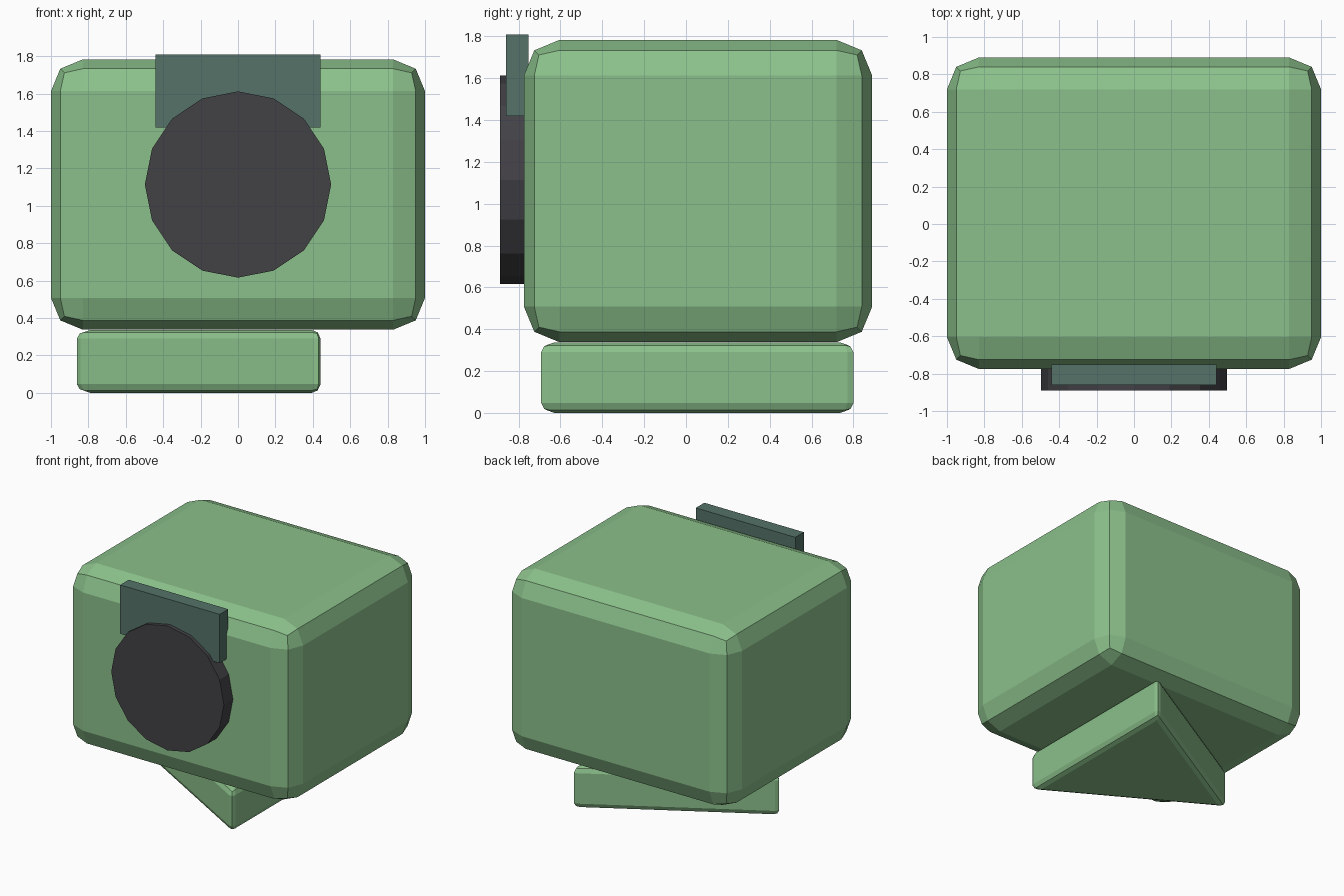
import bpy
from math import pi

if "Cube" in bpy.data.objects:
    bpy.data.objects.remove(bpy.data.objects["Cube"])


def paint(obj, name, rgb):
    mat = bpy.data.materials.get(name) or bpy.data.materials.new(name)
    mat.diffuse_color = (*rgb, 1)
    mat.use_nodes = True
    mat.node_tree.nodes["Principled BSDF"].inputs["Base Color"].default_value = mat.diffuse_color
    obj.data.materials.append(mat)


def bevel(obj, width):
    mod = obj.modifiers.new("bevel", 'BEVEL')
    mod.width = width
    mod.segments = 2
    mod.limit_method = 'ANGLE'


def box(name, lo, hi):
    centre = [(a + b) / 2 for a, b in zip(lo, hi)]
    bpy.ops.mesh.primitive_cube_add(size=1, location=centre)
    obj = bpy.context.object
    obj.name = name
    obj.scale = [b - a for a, b in zip(lo, hi)]
    bpy.ops.object.transform_apply(location=False, rotation=False, scale=True)
    return obj


def prism(name, sides, radius, depth, centre, rotation):
    bpy.ops.mesh.primitive_cylinder_add(vertices=sides, radius=radius, depth=depth,
                                        location=centre, rotation=rotation)
    obj = bpy.context.object
    obj.name = name
    return obj


GREEN = (0.26, 0.53, 0.26)

# Rounded main block
body = box("body", (-1, -0.775, 0.338), (1, 0.89, 1.783))
bevel(body, 0.17)
paint(body, "green", GREEN)

# Triangular foot, one point towards -x
foot = prism("triangular_foot", 3, 0.883, 0.337, (0, 0.054, 0.1685), (0, 0, pi / 2))
bevel(foot, 0.047)
paint(foot, "green", GREEN)

# Sixteen-sided disc on the front
disc = prism("front_disc", 16, 0.498, 0.14, (0, -0.82, 1.114), (pi / 2, 0, 0))
paint(disc, "dark_grey", (0.055, 0.052, 0.06))

# Plate behind the upper edge of the disc
plate = box("front_plate", (-0.44, -0.86, 1.42), (0.44, -0.752, 1.81))
paint(plate, "slate_green", (0.09, 0.17, 0.14))
